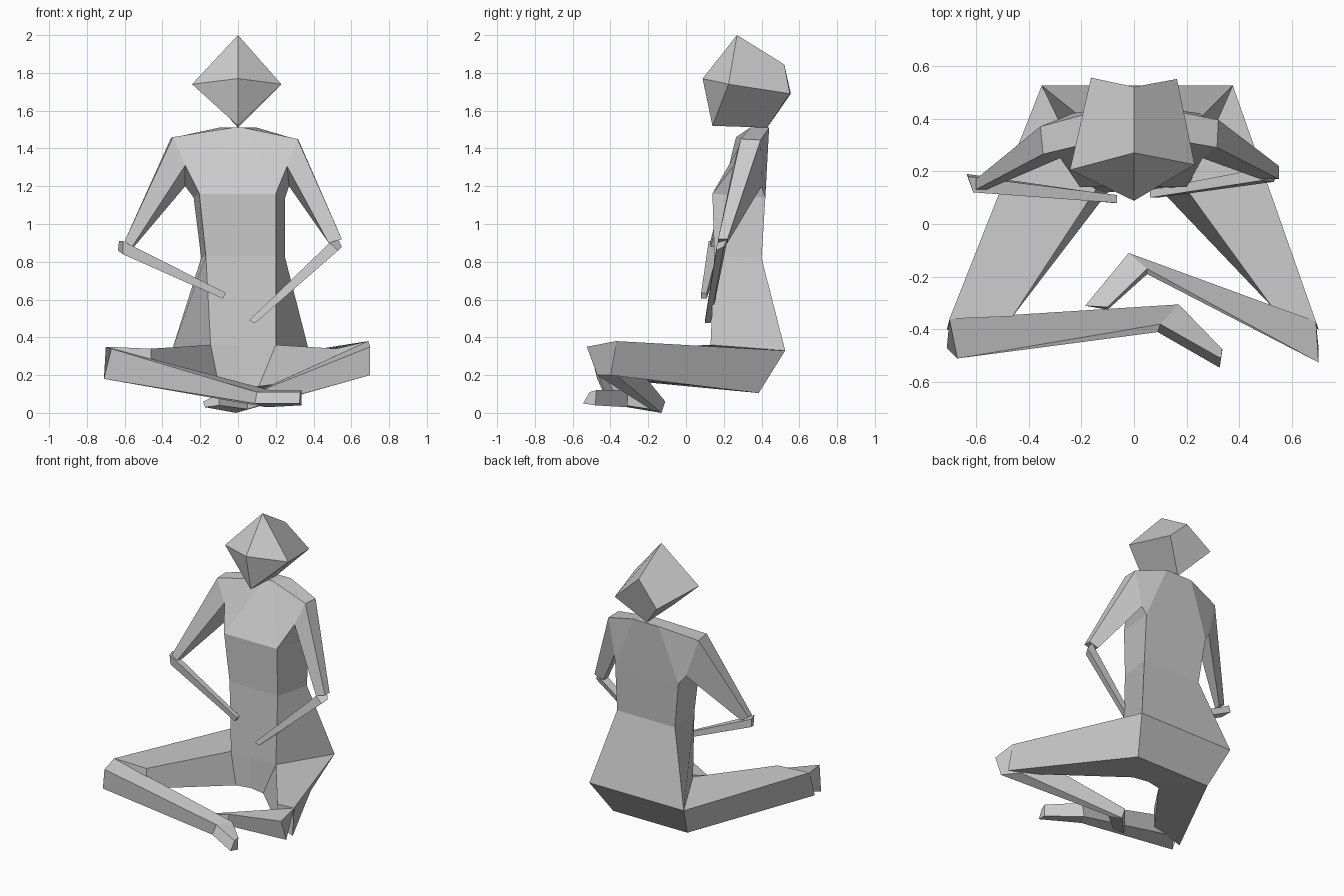
import bpy, bmesh


def loft(name, *rings):
    """Flat-faced part through a series of four-point cross-sections."""
    bm = bmesh.new()
    loops = [[bm.verts.new(p) for p in ring] for ring in rings]
    for a, b in zip(loops, loops[1:]):
        for i in range(4):
            j = (i + 1) % 4
            bm.faces.new((a[i], a[j], b[j], b[i]))
    bm.faces.new(loops[0])
    bm.faces.new(loops[-1])
    return finish(name, bm)


def finish(name, bm):
    bmesh.ops.recalc_face_normals(bm, faces=bm.faces)
    mesh = bpy.data.meshes.new(name)
    bm.to_mesh(mesh)
    bm.free()
    obj = bpy.data.objects.new(name, mesh)
    bpy.context.collection.objects.link(obj)
    return obj


# Head: diamond section tapering backward, with a pointed face
bm = bmesh.new()
front = [bm.verts.new(p) for p in
         [(0, .27, 2.0), (.23, .225, 1.74), (0, .14, 1.52), (-.243, .205, 1.74)]]
back = [bm.verts.new(p) for p in
        [(0, .52, 1.845), (.163, .55, 1.69), (0, .43, 1.51), (-.163, .555, 1.69)]]
nose = bm.verts.new((0, .088, 1.77))
for i in range(4):
    j = (i + 1) % 4
    bm.faces.new((front[i], front[j], nose))
    bm.faces.new((front[i], front[j], back[j], back[i]))
bm.faces.new(back)
finish("head", bm)

# Torso: hips, waist, chest, neck (front left, front right, back right, back left)
chest = [(-.205, .14, 1.16), (.2, .14, 1.16), (.25, .42, 1.14), (-.235, .42, 1.14)]
neck = [(-.03, .34, 1.51), (.03, .34, 1.51), (.1, .44, 1.51), (-.1, .44, 1.51)]
loft("torso",
     [(-.145, .13, .36), (.2, .13, .36), (.375, .525, .33), (-.35, .525, .33)],
     [(-.17, .15, .83), (.2, .15, .83), (.25, .40, .82), (-.195, .40, .82)],
     chest, neck)

# Shoulders and upper arms, growing out of the chest sides
loft("left_upper_arm",
     [neck[0], neck[3], chest[3], chest[0]],
     [(-.345, .265, 1.46), (-.355, .37, 1.455), (-.28, .40, 1.2), (-.28, .25, 1.31)],
     [(-.60, .13, .91), (-.60, .17, .91), (-.55, .18, .88), (-.56, .13, .88)])
loft("right_upper_arm",
     [neck[1], neck[2], chest[2], chest[1]],
     [(.315, .29, 1.45), (.32, .395, 1.445), (.27, .40, 1.2), (.26, .25, 1.305)],
     [(.55, .17, .92), (.55, .22, .92), (.48, .22, .90), (.48, .17, .90)])

# Forearms
loft("left_forearm",
     [(-.61, .12, .91), (-.63, .18, .91), (-.635, .19, .86), (-.61, .13, .84)],
     [(-.065, .08, .635), (-.065, .11, .635), (-.08, .11, .605), (-.08, .08, .605)])
loft("right_forearm",
     [(.485, .165, .90), (.53, .22, .92), (.55, .20, .88), (.53, .16, .86)],
     [(.06, .10, .49), (.06, .13, .49), (.09, .13, .475), (.09, .10, .475)])

# Thighs: centre plane, hip, knee (outer top, inner top, inner bottom, outer bottom)
middle = [(0, .525, .33), (0, .13, .36), (0, .14, .14), (0, .385, .105)]
loft("left_thigh", middle,
     [(-.35, .525, .33), (-.145, .13, .36), (-.10, .12, .14), (-.28, .385, .105)],
     [(-.70, -.36, .35), (-.46, -.35, .34), (-.46, -.35, .2), (-.71, -.40, .18)])
loft("right_thigh", middle,
     [(.375, .525, .33), (.2, .13, .36), (.11, .12, .14), (.29, .385, .105)],
     [(.69, -.37, .38), (.52, -.31, .34), (.52, -.31, .2), (.70, -.40, .2)])

# Crossed shins with feet: knee, ankle, toe
loft("left_shin_and_foot",
     [(-.70, -.36, .35), (-.67, -.51, .34), (-.71, -.47, .18), (-.62, -.36, .2)],
     [(.17, -.305, .12), (.10, -.38, .11), (.09, -.41, .05), (.15, -.31, .03)],
     [(.335, -.475, .12), (.33, -.51, .11), (.325, -.545, .05), (.335, -.48, .04)])
loft("right_shin_and_foot",
     [(.69, -.37, .38), (.70, -.525, .35), (.70, -.47, .2), (.62, -.37, .2)],
     [(-.02, -.11, .06), (.05, -.17, .09), (.05, -.19, .02), (-.01, -.13, 0)],
     [(-.185, -.31, .06), (-.10, -.315, .10), (-.10, -.325, .04), (-.175, -.31, .03)])
